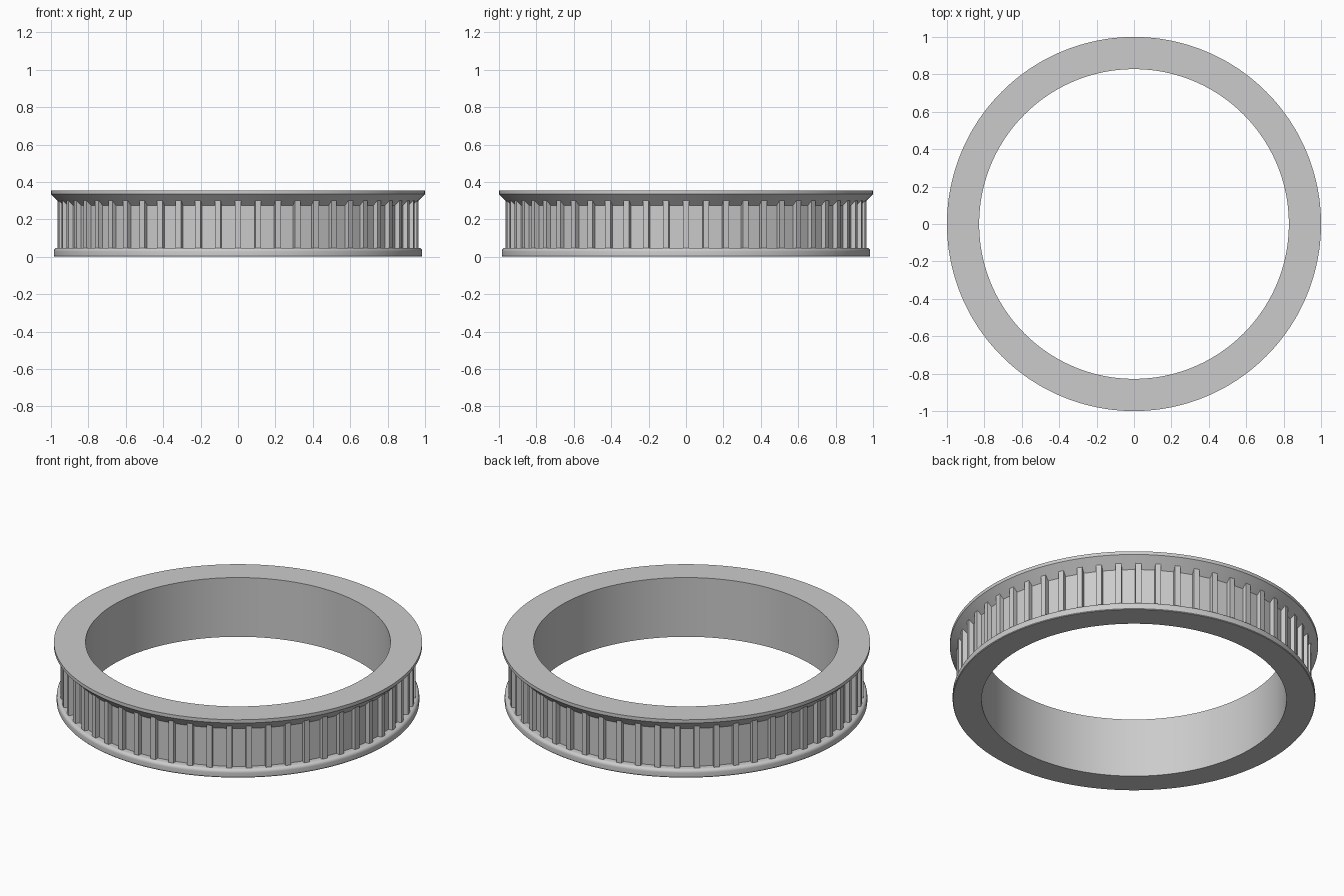
import bpy, bmesh, math

cube = bpy.data.objects.get("Cube")
if cube:
    bpy.data.objects.remove(cube, do_unlink=True)

grey = bpy.data.materials.new("plain grey")
grey.use_nodes = True
grey.diffuse_color = (0.6, 0.6, 0.6, 1)
grey.node_tree.nodes["Principled BSDF"].inputs["Base Color"].default_value = (0.6, 0.6, 0.6, 1)

RIBS = 56


def ring_object(name, sections):
    """Join a closed loop of equal cross-sections into a ring."""
    bm = bmesh.new()
    loops = [[bm.verts.new(p) for p in section] for section in sections]
    for i, a in enumerate(loops):
        b = loops[(i + 1) % len(loops)]
        for j in range(len(a)):
            k = (j + 1) % len(a)
            bm.faces.new((a[j], b[j], b[k], a[k]))
    bmesh.ops.recalc_face_normals(bm, faces=bm.faces)
    mesh = bpy.data.meshes.new(name)
    bm.to_mesh(mesh)
    bm.free()
    mesh.materials.append(grey)
    obj = bpy.data.objects.new(name, mesh)
    bpy.context.collection.objects.link(obj)
    return obj


def section_at(profile, angle):
    return [(r * math.cos(angle), r * math.sin(angle), z) for r, z in profile]


# Ring body: rounded lower flange, recessed wall, conical upper flange
INNER, LOWER, WALL, TOP = 0.828, 0.985, 0.93, 0.355
ROUND = 0.02
profile = [(INNER, 0), (LOWER - 0.003, 0), (LOWER, 0.004)]
for step in range(7):
    a = math.radians(15 * step)
    profile.append((LOWER - ROUND + ROUND * math.cos(a), 0.028 + ROUND * math.sin(a)))
profile += [(WALL, 0.048), (WALL, 0.265), (1, 0.335), (1, TOP), (INNER, TOP)]
segments = 4 * RIBS
body = ring_object("ring_body", [section_at(profile, math.tau * i / segments)
                                 for i in range(segments)])
bpy.context.view_layer.objects.active = body
body.select_set(True)
bpy.ops.object.shade_smooth_by_angle(angle=math.radians(25))

# Ribbed band: flat panels with a narrow raised rib between each pair
ROOT, TIP = 0.94, 0.965
outline = [(-0.018, ROOT), (-0.016, TIP), (0.016, TIP), (0.018, ROOT)]
sections = []
for i in range(RIBS):
    for offset, radius in outline:
        band = [(0.9, 0.04), (radius, 0.04), (radius, 0.31), (0.9, 0.31)]
        sections.append(section_at(band, math.tau * i / RIBS + offset))
ring_object("ribbed_band", sections)
